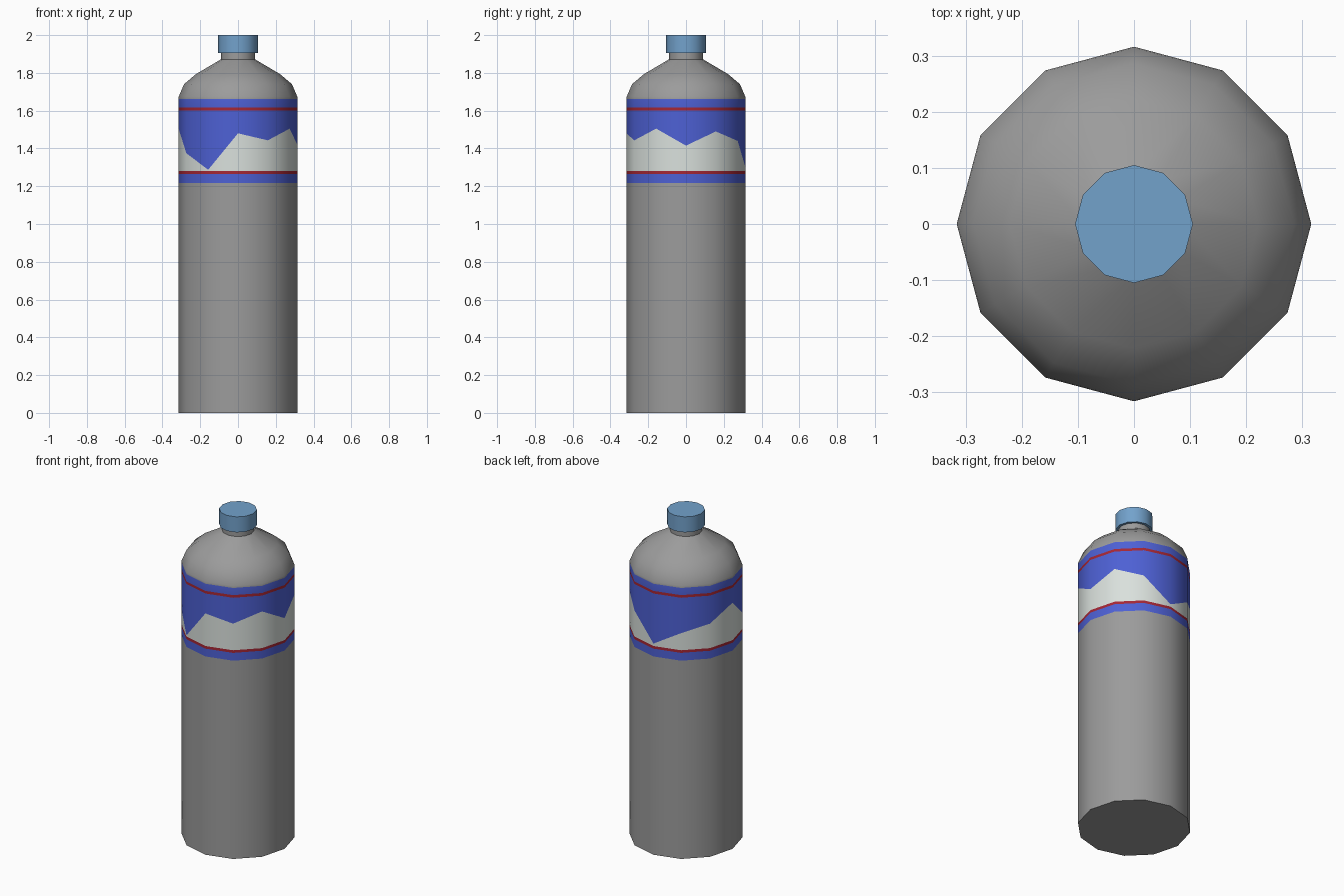
import bpy, bmesh, math

if "Cube" in bpy.data.objects:
    bpy.data.objects.remove(bpy.data.objects["Cube"])

N = 12  # sides


def mat(name, rgb):
    m = bpy.data.materials.new(name)
    m.diffuse_color = (*rgb, 1)
    m.use_nodes = True
    m.node_tree.nodes["Principled BSDF"].inputs["Base Color"].default_value = m.diffuse_color
    return m


GREY = mat("grey_plastic", (0.33, 0.33, 0.33))
BLUE = mat("label_blue", (0.075, 0.118, 0.66))
WHITE = mat("label_white", (0.70, 0.75, 0.72))
RED = mat("label_red", (0.38, 0.02, 0.035))
CAP = mat("cap_blue", (0.17, 0.36, 0.60))


def lathe(name, profile, mats, bands):
    """Spin (radius, height) pairs; a height may be a list with one value per side."""
    bm = bmesh.new()
    rings = []
    for r, z in profile:
        zs = z if isinstance(z, list) else [z] * N
        rings.append([bm.verts.new((r * math.cos(math.tau * i / N),
                                    r * math.sin(math.tau * i / N), zs[i])) for i in range(N)])
    for k in range(len(rings) - 1):
        a, b = rings[k], rings[k + 1]
        for i in range(N):
            j = (i + 1) % N
            f = bm.faces.new((a[i], a[j], b[j], b[i]))
            f.material_index = bands[k]
    bm.faces.new(rings[0][::-1])
    bm.faces.new(rings[-1])
    me = bpy.data.meshes.new(name)
    bm.to_mesh(me)
    bm.free()
    for m in mats:
        me.materials.append(m)
    ob = bpy.data.objects.new(name, me)
    bpy.context.collection.objects.link(ob)
    bpy.ops.object.select_all(action='DESELECT')
    ob.select_set(True)
    bpy.context.view_layer.objects.active = ob
    bpy.ops.object.shade_smooth_by_angle(angle=math.radians(40))
    return ob


# Zigzag top of the white label area, one height per corner, from +x anticlockwise
ridge = [1.415, 1.49, 1.44, 1.295, 1.385, 1.43, 1.51, 1.375, 1.287, 1.48, 1.443, 1.505]

R = 0.316
# Bottle body: wall with label bands, then shoulder and neck
lathe("bottle_body",
      [(R, 0), (R, 1.216), (R, 1.264), (R, 1.28), (R, ridge), (R, 1.602), (R, 1.618),
       (R, 1.662), (0.314, 1.674), (0.286, 1.74), (0.222, 1.794), (0.09, 1.872), (0.09, 1.91)],
      [GREY, BLUE, WHITE, RED],
      [0, 1, 3, 2, 1, 3, 1, 0, 0, 0, 0, 0])

# Screw cap
lathe("cap", [(0.105, 1.905), (0.105, 2.0)], [CAP], [0])
